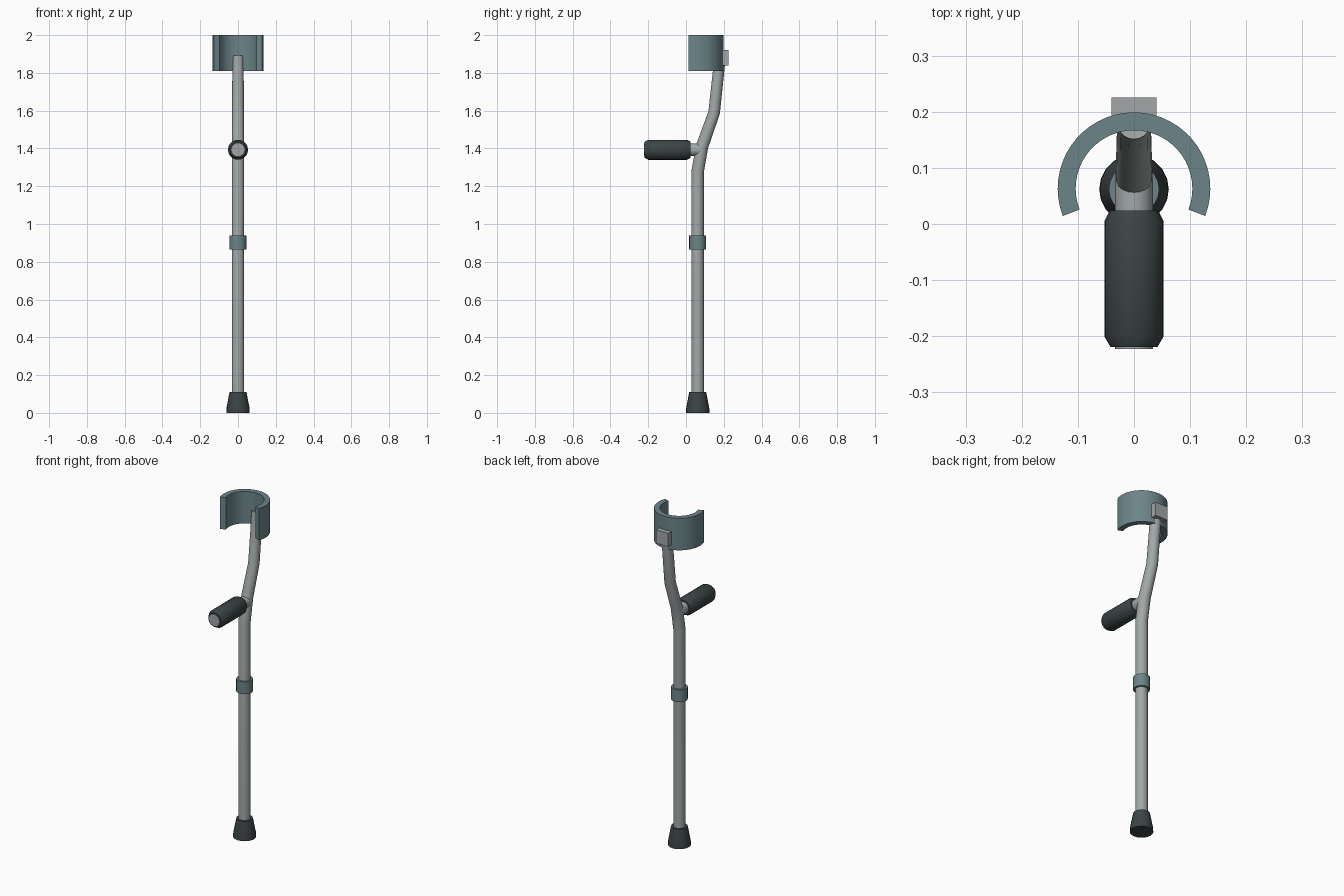
import bpy, bmesh, math
from mathutils import Vector, Matrix

if "Cube" in bpy.data.objects:
    bpy.data.objects.remove(bpy.data.objects["Cube"])

SIDES = 20
SHAFT_Y = 0.062


def material(name, rgb):
    m = bpy.data.materials.new(name)
    m.diffuse_color = (*rgb, 1)
    m.use_nodes = True
    m.node_tree.nodes["Principled BSDF"].inputs["Base Color"].default_value = m.diffuse_color
    return m


METAL = material("metal", (0.36, 0.39, 0.39))
TEAL = material("teal", (0.15, 0.235, 0.25))
RUBBER = material("rubber", (0.045, 0.058, 0.06))


def finish(name, bm, mat):
    bmesh.ops.recalc_face_normals(bm, faces=bm.faces)
    me = bpy.data.meshes.new(name)
    bm.to_mesh(me)
    bm.free()
    me.materials.append(mat)
    ob = bpy.data.objects.new(name, me)
    bpy.context.collection.objects.link(ob)
    bpy.ops.object.select_all(action='DESELECT')
    ob.select_set(True)
    bpy.context.view_layer.objects.active = ob
    bpy.ops.object.shade_smooth_by_angle(angle=math.radians(30))
    return ob


def skin(name, rings, mat, closed=False):
    """Join matching rings of points into a solid."""
    bm = bmesh.new()
    vs = [[bm.verts.new(p) for p in ring] for ring in rings]
    n = len(vs[0])
    for a, b in zip(vs, vs[1:]):
        for i in range(n):
            j = (i + 1) % n
            bm.faces.new((a[i], a[j], b[j], b[i]))
    bm.faces.new(vs[0])
    bm.faces.new(vs[-1])
    return finish(name, bm, mat)


def sweep(name, path, mat):
    """Round tube along (y, z, radius) points in the x = 0 plane."""
    pts = [Vector((0, y, z)) for y, z, r in path]
    rings = []
    for i, p in enumerate(pts):
        before = (p - pts[i - 1]).normalized() if i else Vector()
        after = (pts[i + 1] - p).normalized() if i < len(pts) - 1 else Vector()
        t = (before + after).normalized()
        side, up, r = Vector((1, 0, 0)), t.cross(Vector((1, 0, 0))), path[i][2]
        rings.append([p + r * (side * math.cos(a) + up * math.sin(a))
                      for a in (math.tau * k / SIDES for k in range(SIDES))])
    return skin(name, rings, mat)


# bent main tube
sweep("shaft", [(SHAFT_Y, 0.05, 0.033), (SHAFT_Y, 1.28, 0.033), (0.085, 1.41, 0.033),
                (0.149, 1.59, 0.031), (0.181, 1.89, 0.03)], METAL)

# rubber foot and height collar
sweep("foot_tip", [(SHAFT_Y, 0, 0.062), (SHAFT_Y, 0.025, 0.061), (SHAFT_Y, 0.11, 0.045)], RUBBER)
sweep("height_collar", [(SHAFT_Y, 0.865, 0.045), (SHAFT_Y, 0.938, 0.045)], TEAL)

# handle bar and grip
HZ = 1.393
sweep("handle_bar", [(-0.223, HZ, 0.034), (0.08, HZ, 0.034)], METAL)
sweep("hand_grip", [(-0.219, HZ, 0.042), (-0.2, HZ, 0.053), (0.005, HZ, 0.053),
                    (0.024, HZ, 0.043)], RUBBER)

# open forearm cuff
rings = []
for k in range(33):
    a = math.radians(-21 + 222 * k / 32)
    rings.append([(r * math.cos(a), 0.063 + r * math.sin(a), z)
                  for r, z in ((0.104, 1.81), (0.136, 1.81), (0.136, 2.0), (0.104, 2.0))])
skin("arm_cuff", rings, TEAL)

# bracket holding the cuff to the tube
bm = bmesh.new()
bmesh.ops.create_cube(bm, size=1, matrix=Matrix.Translation((0, 0.202, 1.88))
                      @ Matrix.Diagonal((0.08, 0.046, 0.08, 1)))
finish("cuff_bracket", bm, METAL)
